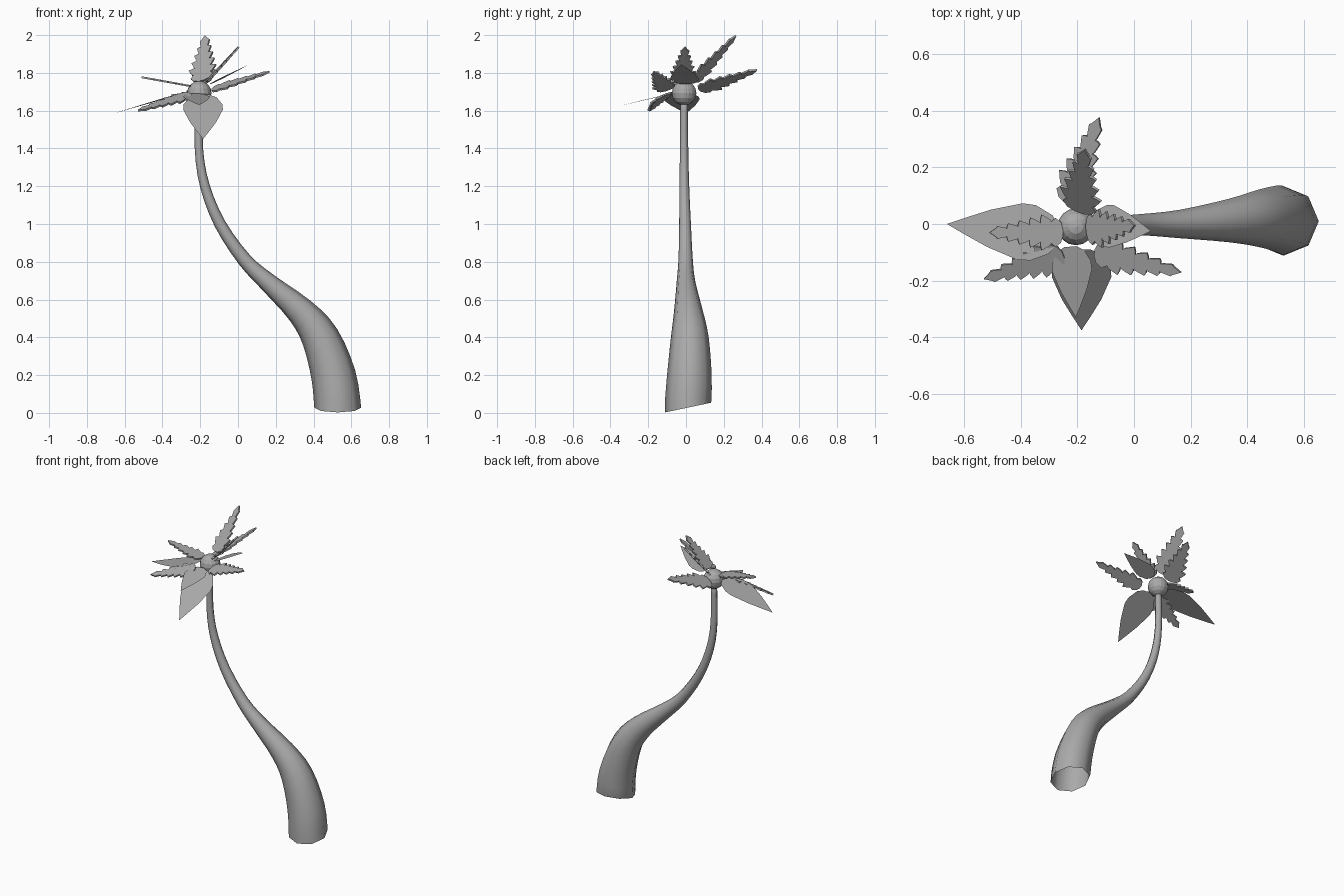
import bpy, bmesh, math
from mathutils import Vector, Quaternion

cube = bpy.data.objects.get("Cube")
if cube:
    bpy.data.objects.remove(cube, do_unlink=True)

grey = bpy.data.materials.new("plain grey")
grey.use_nodes = True
grey.diffuse_color = (0.4, 0.4, 0.4, 1)
grey.node_tree.nodes["Principled BSDF"].inputs["Base Color"].default_value = grey.diffuse_color


def add_object(name, bm, smooth=False):
    mesh = bpy.data.meshes.new(name)
    for face in bm.faces:
        face.smooth = smooth
    bm.to_mesh(mesh)
    bm.free()
    mesh.materials.append(grey)
    obj = bpy.data.objects.new(name, mesh)
    bpy.context.collection.objects.link(obj)
    return obj


# Trunk: centre line (x, y, z) and radius, open at the slanted foot
STATIONS = [Vector(s) for s in (
    (0.528, 0.01, 0.028, 0.124), (0.505, 0.018, 0.2, 0.118), (0.435, 0.02, 0.4, 0.1),
    (0.33, 0.012, 0.54, 0.076), (0.16, 0.0, 0.69, 0.05), (0.035, -0.002, 0.81, 0.038),
    (-0.095, -0.005, 1.0, 0.031), (-0.175, -0.009, 1.2, 0.026),
    (-0.207, -0.01, 1.4, 0.022), (-0.205, -0.01, 1.67, 0.02))]


def spline(a, b, c, d, t):
    return 0.5 * (2 * b + (c - a) * t + (2 * a - 5 * b + 4 * c - d) * t ** 2
                  + (3 * b - a - 3 * c + d) * t ** 3)


def build_trunk(sides=8, steps=3):
    last = len(STATIONS) - 1
    path = []
    for i in range(last):
        quad = [STATIONS[min(max(i + k, 0), last)] for k in (-1, 0, 1, 2)]
        path += [spline(*quad, s / steps) for s in range(steps)]
    path.append(STATIONS[last])
    bm = bmesh.new()
    rings = []
    for i, p in enumerate(path):
        before, after = path[max(i - 1, 0)], path[min(i + 1, len(path) - 1)]
        along = (after - before).to_3d().normalized()
        if i == 0:
            along = Vector((0, -0.21, 1)).normalized()
        v = along.cross(Vector((1, 0, 0))).normalized()
        u = v.cross(along)
        ring = []
        for k in range(sides):
            a = math.tau * k / sides
            ring.append(bm.verts.new(p.to_3d() + p.w * (u * math.cos(a) + v * math.sin(a))))
        rings.append(ring)
    for low, high in zip(rings, rings[1:]):
        for k in range(sides):
            n = (k + 1) % sides
            bm.faces.new((low[k], low[n], high[n], high[k]))
    bm.faces.new(rings[-1])
    bmesh.ops.recalc_face_normals(bm, faces=bm.faces[:])
    add_object("trunk", bm, smooth=True)


build_trunk()

# Round crown at the trunk top
bm = bmesh.new()
bmesh.ops.create_uvsphere(bm, u_segments=16, v_segments=8, radius=0.065)
bmesh.ops.translate(bm, verts=bm.verts[:], vec=(-0.205, -0.01, 1.693))
add_object("crown", bm)

# Half outlines: (distance along leaf, half width), both as fractions
BROAD = [(0, 0.3), (0.06, 0.68), (0.22, 0.98), (0.34, 1), (0.62, 0.66), (0.85, 0.27)]
JAGGED = [(0, 0.2), (0.03, 0.6), (0.1, 0.85)]
for tooth in range(5):
    t = 0.16 + 0.15 * tooth
    w = 1.05 - 0.17 * tooth
    JAGGED += [(t, w * 0.62), (t + 0.02, w * 0.75), (t + 0.13, w), (t + 0.15, w * 0.7)]


def build_leaf(name, base, tip, width, roll=0, outline=JAGGED, thickness=0.01):
    base, tip = Vector(base), Vector(tip)
    axis = tip - base
    side = axis.cross(Vector((0, 0, 1))).normalized()
    side = Quaternion(axis.normalized(), math.radians(roll)) @ side
    normal = side.cross(axis).normalized()
    half = width / 2
    points = [base + axis * t + side * half * w for t, w in outline] + [tip]
    points += [base + axis * t - side * half * w for t, w in reversed(outline)]
    bm = bmesh.new()
    face = bm.faces.new([bm.verts.new(p) for p in points])
    face.normal_update()
    if face.normal.dot(normal) < 0:
        face.normal_flip()
    if thickness:
        made = bmesh.ops.extrude_face_region(bm, geom=[face], use_keep_orig=True)
        moved = [g for g in made["geom"] if isinstance(g, bmesh.types.BMVert)]
        bmesh.ops.translate(bm, verts=moved, vec=-normal * thickness)
        bmesh.ops.recalc_face_normals(bm, faces=bm.faces[:])
    big = [f for f in bm.faces if len(f.verts) > 4]
    bmesh.ops.triangulate(bm, faces=big, ngon_method='EAR_CLIP')
    add_object(name, bm)


# Broad flat leaves
for name, base, tip, width in (
        ("broad_leaf_side", (-0.27, -0.04, 1.70), (-0.66, 0, 1.585), 0.2),
        ("broad_leaf_front", (-0.185, -0.09, 1.685), (-0.185, -0.375, 1.45), 0.21),
        ("broad_leaf_inner", (-0.225, -0.08, 1.69), (-0.205, -0.33, 1.63), 0.14),
        ("broad_leaf_left", (-0.15, 0.0, 1.74), (0.06, -0.025, 1.845), 0.15)):
    build_leaf(name, base, tip, width, outline=BROAD, thickness=0)

# Jagged leaves
for name, base, tip, width, roll in (
        ("jagged_leaf_right", (-0.25, -0.03, 1.735), (-0.51, -0.03, 1.782), 0.12, 0),
        ("jagged_leaf_front_right", (-0.25, -0.11, 1.69), (-0.53, -0.195, 1.605), 0.12, -20),
        ("jagged_leaf_front_left", (-0.14, -0.1, 1.715), (0.165, -0.172, 1.81), 0.12, 20),
        ("jagged_leaf_left", (-0.17, -0.02, 1.755), (0.0, -0.005, 1.94), 0.13, 0),
        ("jagged_leaf_back", (-0.235, 0.07, 1.715), (-0.125, 0.375, 1.82), 0.14, -22),
        ("jagged_leaf_top", (-0.195, 0.04, 1.76), (-0.175, 0.26, 2.0), 0.15, -20)):
    build_leaf(name, base, tip, width, roll)
